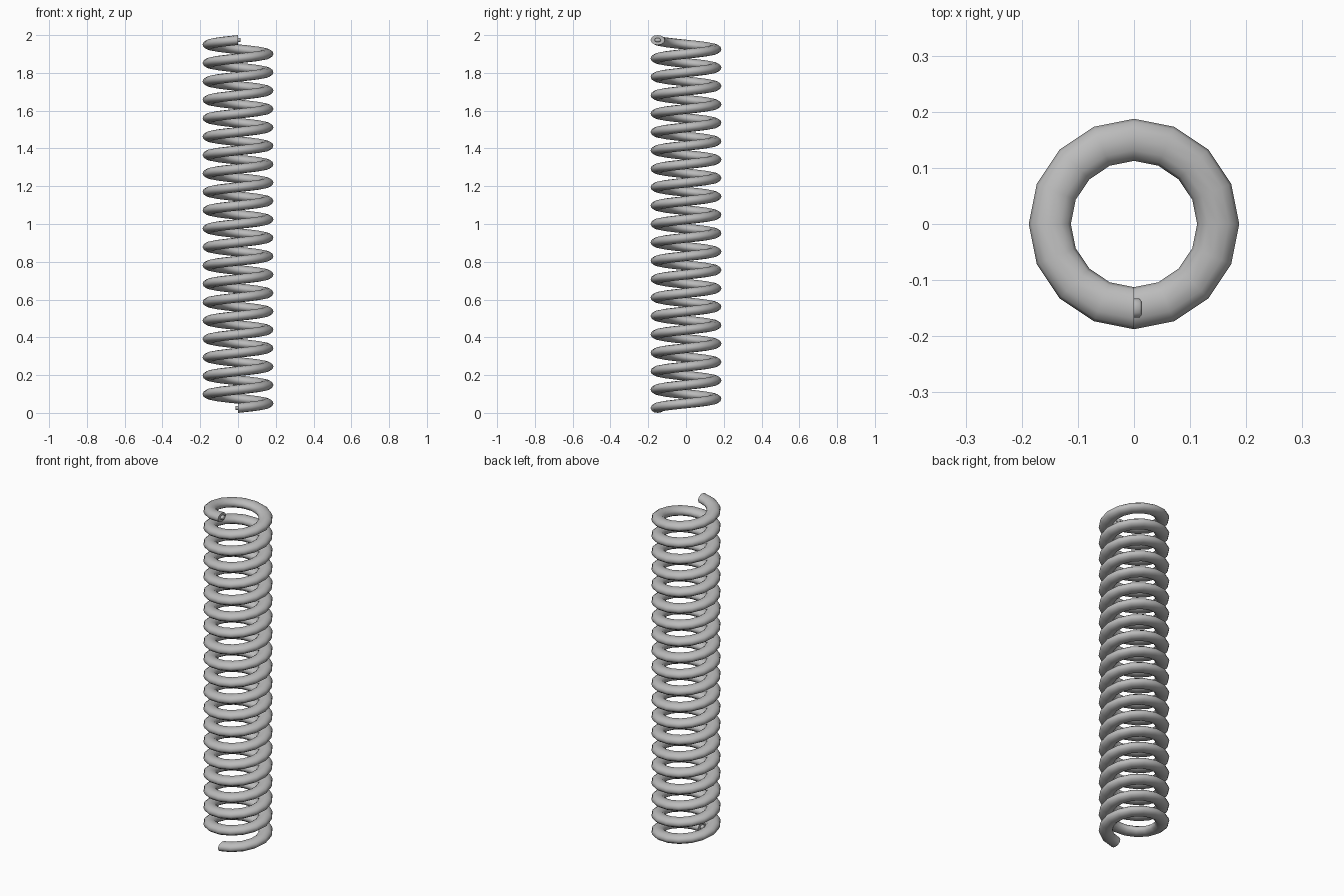
import bpy, bmesh, math

if "Cube" in bpy.data.objects:
    bpy.data.objects.remove(bpy.data.objects["Cube"])

TURNS, STEPS, SIDES = 20, 16, 12
COIL_R, WIRE_R, WIRE_H = 0.15, 0.0375, 0.026
PITCH = (2.0 - 2 * WIRE_H) / TURNS

bm = bmesh.new()


def ring(step, scale=1.0, push=0.0):
    """One wire cross-section, upright and radial to the coil axis."""
    a = -math.pi / 2 + 2 * math.pi * step / STEPS
    z = WIRE_H + PITCH * step / STEPS
    out = []
    for k in range(SIDES):
        t = 2 * math.pi * k / SIDES
        r = COIL_R + WIRE_R * scale * math.cos(t)
        out.append(bm.verts.new((r * math.cos(a) - push * math.sin(a),
                                 r * math.sin(a) + push * math.cos(a),
                                 z + WIRE_H * scale * math.sin(t))))
    return out


def bridge(r0, r1):
    for k in range(SIDES):
        n = (k + 1) % SIDES
        bm.faces.new((r0[k], r0[n], r1[n], r1[k]))


# Rings run from the bottom nub, up the helix, to the top nub
last = TURNS * STEPS
rings = [ring(0, 0.3, -0.014), ring(0, 0.45, -0.01), ring(0, 0.45)]
rings += [ring(s) for s in range(last + 1)]
rings += [ring(last, 0.45), ring(last, 0.45, 0.01), ring(last, 0.3, 0.014)]
for r0, r1 in zip(rings, rings[1:]):
    bridge(r0, r1)
bm.faces.new(rings[0])
bm.faces.new(rings[-1])
bmesh.ops.recalc_face_normals(bm, faces=bm.faces[:])

mesh = bpy.data.meshes.new("coil_spring")
bm.to_mesh(mesh)
bm.free()

# Plain grey metal
steel = bpy.data.materials.new("grey steel")
steel.diffuse_color = (0.5, 0.5, 0.5, 1)
steel.use_nodes = True
steel.node_tree.nodes["Principled BSDF"].inputs["Base Color"].default_value = steel.diffuse_color
mesh.materials.append(steel)

spring = bpy.data.objects.new("coil_spring", mesh)
bpy.context.collection.objects.link(spring)
bpy.context.view_layer.objects.active = spring
spring.select_set(True)
bpy.ops.object.shade_smooth_by_angle(angle=math.radians(50))
